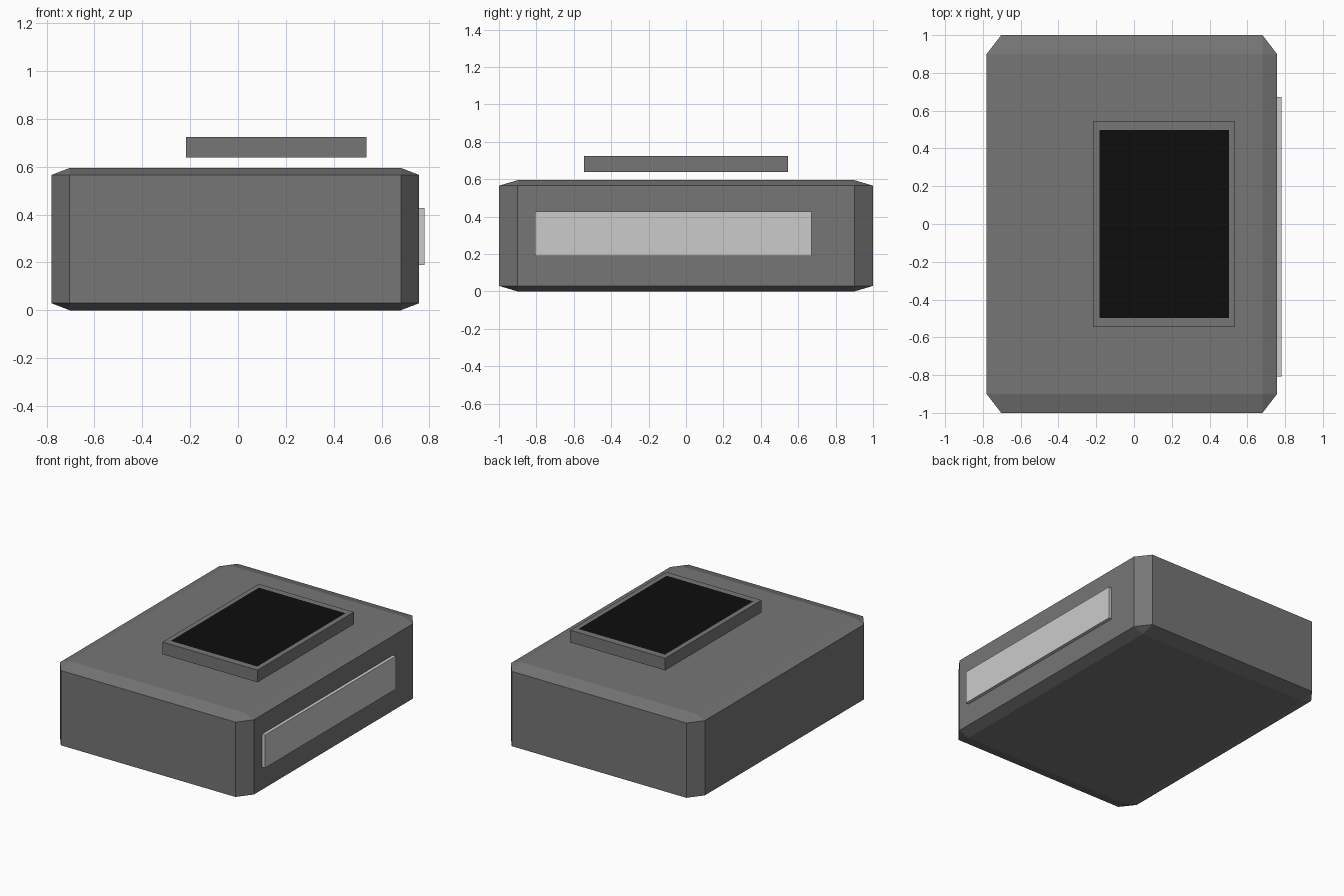
import bpy, bmesh
from mathutils import Vector

if "Cube" in bpy.data.objects:
    bpy.data.objects.remove(bpy.data.objects["Cube"])


def material(name, value):
    mat = bpy.data.materials.new(name)
    mat.diffuse_color = (value, value, value, 1)
    mat.use_nodes = True
    mat.node_tree.nodes["Principled BSDF"].inputs["Base Color"].default_value = mat.diffuse_color
    return mat


DARK = material("dark_grey", 0.18)
LIGHT = material("light_grey", 0.65)
BLACK = material("black", 0.004)


def box(name, low, high, mat, edit=None):
    """Box between two corners; edit(bm) runs on the 2-unit cube before it is scaled."""
    low, high = Vector(low), Vector(high)
    bm = bmesh.new()
    bmesh.ops.create_cube(bm, size=2)
    if edit:
        edit(bm)
    mesh = bpy.data.meshes.new(name)
    bmesh.ops.scale(bm, vec=(high - low) / 2, verts=bm.verts)
    bmesh.ops.translate(bm, vec=(high + low) / 2, verts=bm.verts)
    bm.to_mesh(mesh)
    bm.free()
    mesh.materials.append(mat)
    obj = bpy.data.objects.new(name, mesh)
    bpy.context.collection.objects.link(obj)
    return obj


def chamfer(bm):
    bmesh.ops.bevel(bm, geom=bm.edges[:], offset=0.1, segments=1,
                    affect='EDGES', profile=0.5)


def inset_screen(bm):
    # Flush inset on the top face, coloured as the display
    bm.normal_update()
    top = max(bm.faces, key=lambda f: f.normal.z)
    bmesh.ops.inset_region(bm, faces=[top], thickness=0.09, use_even_offset=True)
    top.material_index = 1
    for v in top.verts:
        v.co.y *= 0.915 / 0.91


# Main housing with chamfered edges
box("housing", (-0.78, -1, 0), (0.757, 1, 0.595), DARK, chamfer)

# Raised screen with a thin border, floating just above the housing
screen = box("screen", (-0.217, -0.545, 0.638), (0.536, 0.545, 0.725), DARK, inset_screen)
screen.data.materials.append(BLACK)

# Light strip on the right side
box("side_panel", (0.735, -0.807, 0.19), (0.78, 0.672, 0.427), LIGHT)
